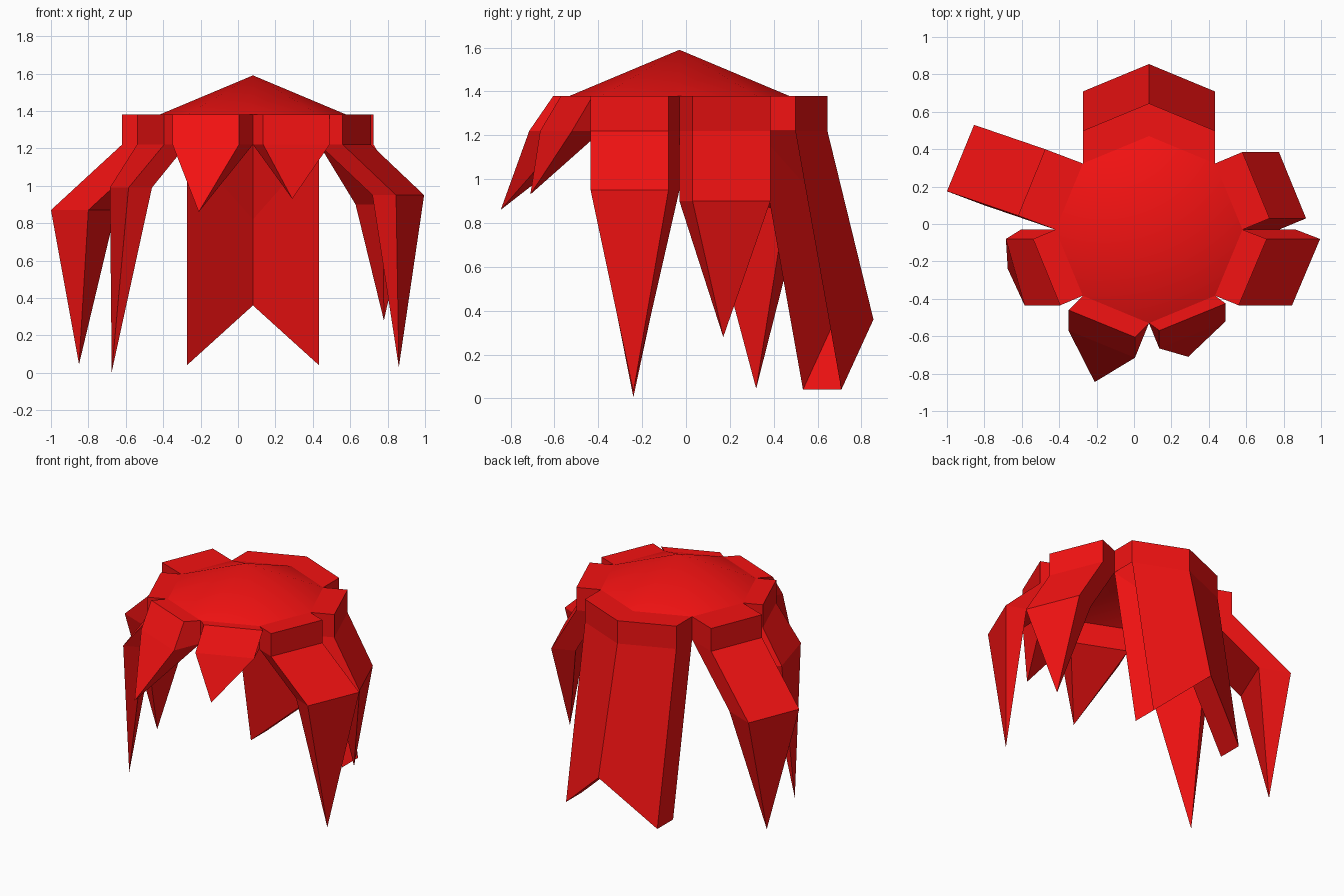
import bpy, bmesh, math
from mathutils import Vector

if "Cube" in bpy.data.objects:
    bpy.data.objects.remove(bpy.data.objects["Cube"])

CX, CY, R = 0.08, -0.03, 0.5      # crown centre and radius
TOP, LOW = 1.38, 1.22             # rim heights

red = bpy.data.materials.new("red")
red.diffuse_color = (0.9, 0.006, 0.006, 1)
red.use_nodes = True
red.node_tree.nodes["Principled BSDF"].inputs["Base Color"].default_value = red.diffuse_color


def rim(i):
    a = math.radians(45 * i)
    return (CX + R * math.cos(a), CY + R * math.sin(a))


def make(name, bm, fix=True):
    if fix:
        bmesh.ops.recalc_face_normals(bm, faces=bm.faces)
    me = bpy.data.meshes.new(name)
    bm.to_mesh(me)
    bm.free()
    me.materials.append(red)
    ob = bpy.data.objects.new(name, me)
    bpy.context.collection.objects.link(ob)
    return ob


def lock(name, i, outer_top, outer_low, tip, ring=None):
    """Spike hanging from rim edge i..i+1: stacked quads closed by a tip."""
    a, b = rim(i), rim(i + 1)
    rings = [[(*p, TOP) for p in (a, b, *outer_top)],
             [(*p, LOW) for p in (a, b, *outer_low)]]
    if ring:
        rings.append(ring)
    bm = bmesh.new()
    vs = [[bm.verts.new(p) for p in r] for r in rings]
    bm.faces.new(vs[0])
    for r, s in zip(vs, vs[1:]):
        for k in range(4):
            n = (k + 1) % 4
            bm.faces.new((r[k], r[n], s[n], s[k]))
    t = bm.verts.new(tip)
    for k in range(4):
        bm.faces.new((vs[-1][k], vs[-1][(k + 1) % 4], t))
    make(name, bm)


def shifted(i, outer, d):
    """Bend ring: the low ring moved by d."""
    return [tuple(Vector((*p, LOW)) + Vector(d)) for p in (rim(i), rim(i + 1), *outer)]


# Crown: smooth open eight-sided cone
bm = bmesh.new()
apex = bm.verts.new((CX, CY, 1.59))
base = [bm.verts.new((*rim(i), TOP)) for i in range(8)]
for i in range(8):
    bm.faces.new((base[i], base[(i + 1) % 8], apex)).smooth = True
make("crown", bm)

# Side locks: outer corners listed from the second rim corner back to the first
o = [(0.58, 0.385), (0.725, 0.03)]
lock("right_back_lock", 0, o, o, (0.78, 0.17, 0.28), shifted(0, o, (0.195, 0, -0.32)))
o = [(0.71, -0.08), (0.56, -0.435)]
lock("right_front_lock", 7, o, o, (0.86, -0.24, 0.03), shifted(7, o, (0.285, 0, -0.27)))
o = [(-0.62, 0.045), (-0.475, 0.40)]
lock("left_back_lock", 3, o, o, (-0.85, 0.32, 0.045), shifted(3, o, (-0.38, 0.13, -0.35)))
o = [(-0.395, -0.435), (-0.54, -0.08)]
lock("left_front_lock", 4, o, o, (-0.675, -0.24, 0.005),
     [(-0.605, -0.03, 0.99), (-0.46, -0.385, 0.99), (-0.585, -0.435, 0.99), (-0.685, -0.08, 0.99)])

# Front fringe: short points
lock("fringe_left", 5, [(0.005, -0.605), (-0.35, -0.46)],
     [(0.005, -0.715), (-0.35, -0.57)], (-0.21, -0.845, 0.86))
lock("fringe_right", 6, [(0.49, -0.425), (0.135, -0.57)],
     [(0.49, -0.52), (0.135, -0.665)], (0.29, -0.71, 0.93))

# Back sheet: double-width lock with a notched hem, right side open below the rim
inner = [rim(1), rim(2), rim(3)]
outer = [(x, y + 0.175) for x, y in inner]
hem = [0.04, 0.36, 0.04]
bm = bmesh.new()
V = bm.verts.new
it, ot = [V((*p, TOP)) for p in inner], [V((*p, TOP)) for p in outer]
il, ol = [V((*p, LOW)) for p in inner], [V((*p, LOW)) for p in outer]
ih = [V((x, y + 0.21, z)) for (x, y), z in zip(inner, hem)]
oh = [V((x, y + 0.21, z)) for (x, y), z in zip(outer, hem)]
il[1].co = (CX, 0.68, 0.82)
F = bm.faces.new
for a, b in ((0, 1), (1, 2)):
    F((it[a], it[b], ot[b], ot[a]))
    F((ot[a], ot[b], ol[b], ol[a]))
    F((ol[a], ol[b], oh[b], oh[a]))
    F((oh[a], oh[b], ih[b], ih[a]))
    F((ih[a], ih[b], il[b], il[a]))
    F((il[a], il[b], it[b], it[a]))
F((it[0], ot[0], ol[0], il[0]))
F((it[2], ot[2], ol[2], il[2]))
F((il[2], ol[2], oh[2], ih[2]))
make("back_sheet", bm)
